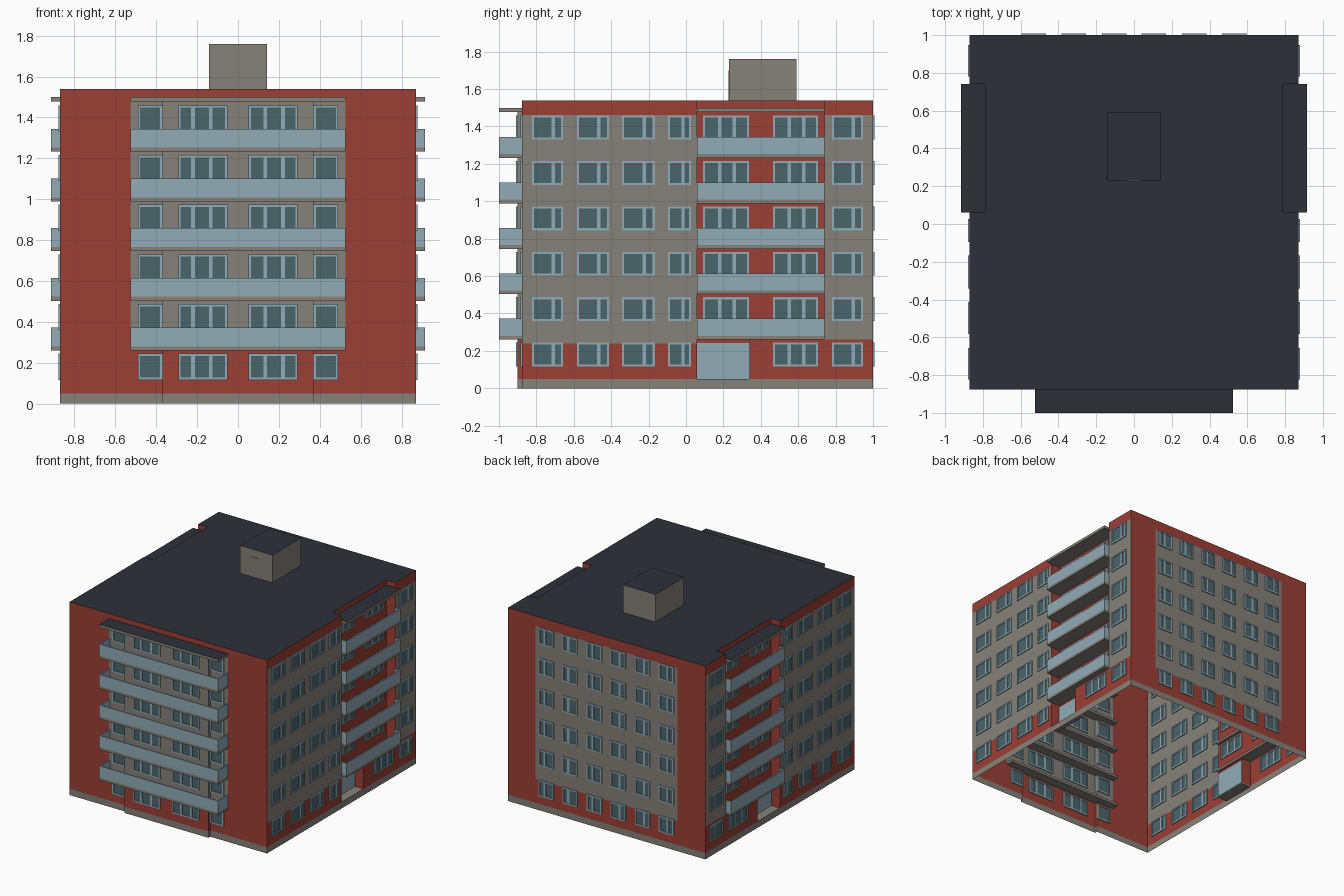
import bpy, bmesh

if "Cube" in bpy.data.objects:
    bpy.data.objects.remove(bpy.data.objects["Cube"])

COLORS = {"red": (.33, .05, .035, 1), "stone": (.24, .22, .195, 1), "dark": (.026, .03, .04, 1),
          "pale_blue": (.29, .41, .47, 1), "glass": (.07, .13, .147, 1)}
NAMES = list(COLORS)
RED, STONE, DARK, BLUE, GLASS = range(5)
for n, c in COLORS.items():
    bpy.data.materials.new(n).diffuse_color = c

W, F, B, BUMP, REC = .87, -.877, 1.0, -.9, .79     # half width, front, back, front bay, recess plane
Y0, Y1, YD = .06, .74, .34                         # loggia span and end of the entrance
STEP = .243                                        # storey height


def finish(bm, name, mirror=False):
    me = bpy.data.meshes.new(name)
    bm.to_mesh(me)
    bm.free()
    for n in NAMES:
        me.materials.append(bpy.data.materials[n])
    ob = bpy.data.objects.new(name, me)
    bpy.context.collection.objects.link(ob)
    if mirror:
        ob.modifiers.new("mirror", 'MIRROR')
    return ob


def box(bm, lo, hi, mat, top=None):
    v = bmesh.ops.create_cube(bm, size=1)["verts"]
    for p in v:
        for i in range(3):
            p.co[i] = lo[i] if p.co[i] < 0 else hi[i]
    for f in {f for p in v for f in p.link_faces}:
        f.normal_update()
        f.material_index = top if top is not None and f.normal.z > .9 else mat


def window(bm, axis, plane, a0, a1, z0, mullions=(), h=.128):
    t = .011

    def bar(a, b, c, d, depth, mat):
        lo, hi = (plane - depth, plane + depth), None
        if axis == 'x':
            box(bm, (plane - depth, a, c), (plane + depth, b, d), mat)
        else:
            box(bm, (a, plane - depth, c), (b, plane + depth, d), mat)
    bar(a0, a1, z0, z0 + t, .008, BLUE)
    bar(a0, a1, z0 + h - t, z0 + h, .008, BLUE)
    bar(a0, a0 + t, z0 + t, z0 + h - t, .008, BLUE)
    bar(a1 - t, a1, z0 + t, z0 + h - t, .008, BLUE)
    for m in mullions:
        c = a0 + m * (a1 - a0)
        bar(c - .009, c + .009, z0 + t, z0 + h - t, .007, BLUE)
    bar(a0 + t, a1 - t, z0 + t, z0 + h - t, .003, GLASS)


# Outline of the building at one level: notch ends at y = notch, bay is optional
def outline(notch, bay):
    f = BUMP if bay else F
    right = [(.37, F), (.525, F), (W, F)]
    if notch:
        right += [(W, Y0), (REC, Y0), (REC, notch), (W, notch)]
    right += [(W, B), (.625, B)]
    half = [(.37, f)] + right
    return half + [(-x, y) for x, y in reversed(half)]


# Walls: open-bottomed shell in horizontal bands
bm = bmesh.new()
bands = [(0, .05, None, True), (.05, .24, YD, True), (.24, .26, YD, True),
         (.26, 1.46, Y1, True), (1.46, 1.49, Y1, True), (1.49, 1.54, Y1, False)]
for z0, z1, notch, bay in bands:
    pts = outline(notch, bay)
    for (xa, ya), (xb, yb) in zip(pts, pts[1:] + pts[:1]):
        if abs(xa - xb) + abs(ya - yb) < 1e-6:
            continue
        xm, ym = (xa + xb) / 2, (ya + yb) / 2
        side = abs(xm) > W - .01 and xa == xb and not Y0 < ym < Y1 and .2 < z0 < 1.4
        rear = ym > .99 and abs(xm) < .6 and .2 < z0 < 1.4
        face = ym < F + .01 and abs(xm) < .525 and .25 < z0 < 1.48
        f = bm.faces.new([bm.verts.new(p) for p in
                          ((xa, ya, z0), (xb, yb, z0), (xb, yb, z1), (xa, ya, z1))])
        f.material_index = STONE if z0 == 0 or side or rear or face else RED
bmesh.ops.remove_doubles(bm, verts=bm.verts, dist=1e-5)
finish(bm, "walls")

# Flat roof
bm = bmesh.new()
half = [(.87, F), (W, Y0), (REC, Y0), (REC, Y1), (W, Y1), (W, B)]
f = bm.faces.new([bm.verts.new((x, y, 1.54)) for x, y in half + [(-x, y) for x, y in reversed(half)]])
f.material_index = DARK
finish(bm, "roof")

# Stair housing on the roof with its door
bm = bmesh.new()
box(bm, (-.143, .23, 1.54), (.143, .59, 1.76), STONE, DARK)
box(bm, (-.038, .226, 1.54), (.035, .24, 1.70), STONE)
finish(bm, "roof_housing")

# Entrances: door panel and threshold
bm = bmesh.new()
box(bm, (REC - .005, Y0, .05), (REC + .005, YD, .242), BLUE)
box(bm, (REC, Y0, .04), (W - .001, YD, .05), STONE)
finish(bm, "entrance", True)

# Balconies: slab plus three-sided parapet
side, front = bmesh.new(), bmesh.new()
T = .01
for i in range(5):
    z = .26 + STEP * i
    a, b = z + .02, z + .112
    box(side, (REC - .02, Y0, z), (.915, Y1, a), STONE)
    box(side, (.915 - T, Y0, a), (.915, Y1, b), BLUE)
    box(front, (-.525, -1, z), (.525, -.82, a), STONE)
    box(front, (-.525, -1, a), (.525, -1 + T, b), BLUE)
    for ya in (Y0, Y1 - T):
        box(side, (W, ya, a), (.915 - T, ya + T, b), BLUE)
    for xa in (-.525, .525 - T):
        box(front, (xa, -1 + T, a), (xa + T, F, b), BLUE)
finish(side, "side_balconies", True)
finish(front, "front_balconies")

# Canopies over the top balconies
bm = bmesh.new()
box(bm, (REC, Y0, 1.478), (.915, Y1, 1.5), STONE, DARK)
finish(bm, "side_canopy", True)
bm = bmesh.new()
box(bm, (-.525, -1, 1.478), (.525, -.82, 1.5), STONE, DARK)
finish(bm, "front_canopy")

# Windows on every storey
side, front, back = bmesh.new(), bmesh.new(), bmesh.new()
for i in range(6):
    z = .116 + STEP * i
    for a, b, m in ((-.823, -.657, .68), (-.583, -.412, .68), (-.342, -.167, .68),
                    (-.096, .027, .65), (.78, .947, .68)):
        window(side, 'x', W, a, b, z, (m,))
    plane = REC if i else W
    if i:
        window(side, 'x', plane, .091, .337, z, (.36, .68))
    window(side, 'x', plane, .465, .706, z, (.36, .68))
    window(front, 'y', BUMP, .052, .292, z, (.34, .7))
    window(front, 'y', F, .37, .49, z)
    for c in (.105, .32, .53):
        window(back, 'y', B, c - .065, c + .065, z, (.6,))
finish(side, "side_windows", True)
finish(front, "front_windows", True)
finish(back, "back_windows", True)

for m in bpy.data.materials:
    if m.users and not m.is_grease_pencil:
        m.use_nodes = True
        m.node_tree.nodes["Principled BSDF"].inputs["Base Color"].default_value = m.diffuse_color
